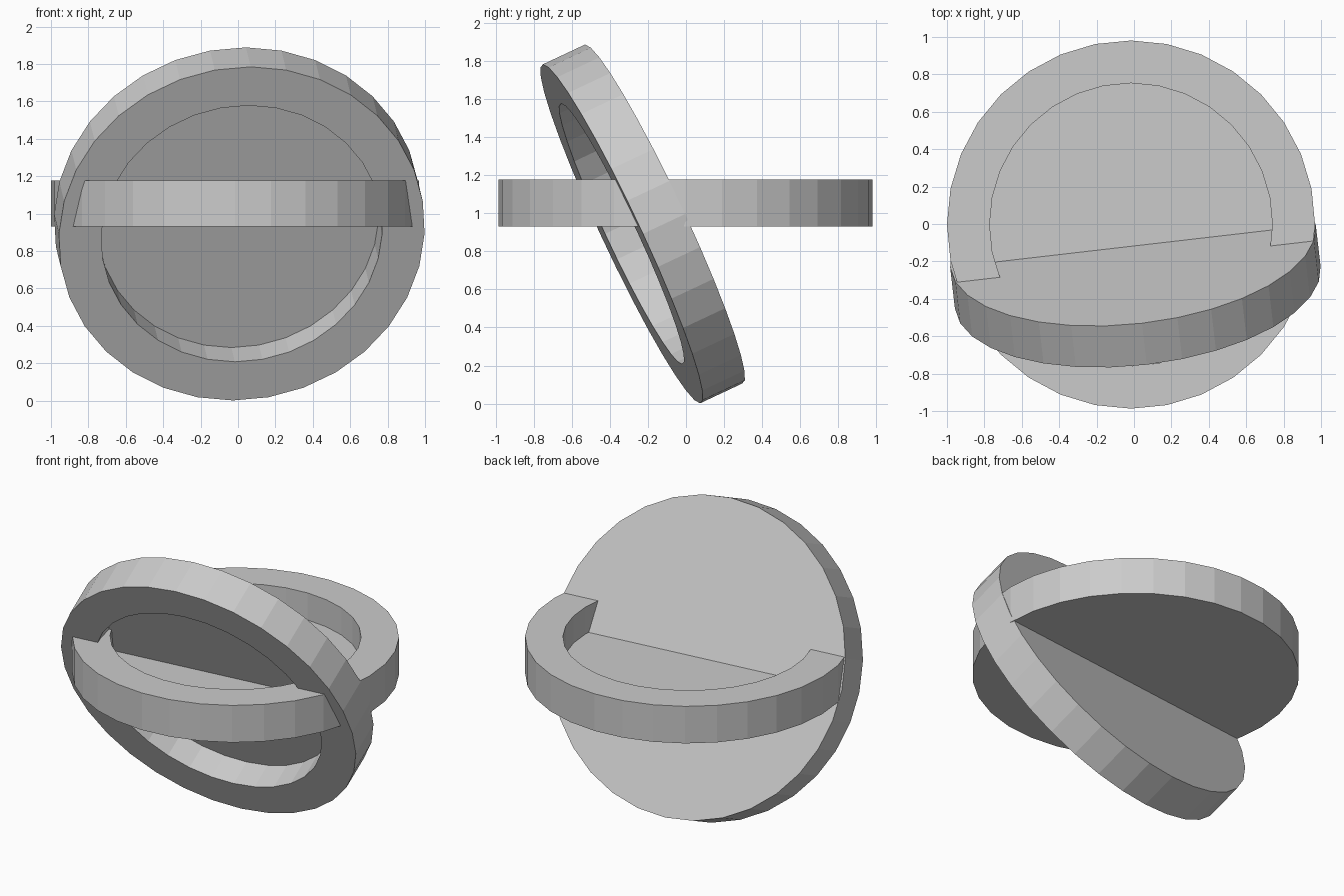
import bpy, bmesh
from math import sin, cos, tau, radians
from mathutils import Matrix

if "Cube" in bpy.data.objects:
    bpy.data.objects.remove(bpy.data.objects["Cube"])

SIDES, R_OUT, R_IN, THICK, DEPTH = 32, 0.984, 0.756, 0.246, 0.18


def dish_mesh():
    """Shallow round dish: open face at z = 0, closed back at z = -THICK."""
    bm = bmesh.new()
    profile = [(R_OUT, -THICK), (R_OUT, 0), (R_IN, 0), (R_IN, -DEPTH)]
    rings = [[bm.verts.new((r * cos(tau * i / SIDES), r * sin(tau * i / SIDES), z))
              for i in range(SIDES)] for r, z in profile]
    for a, b in zip(rings, rings[1:]):
        for i in range(SIDES):
            j = (i + 1) % SIDES
            bm.faces.new((a[i], a[j], b[j], b[i]))
    bm.faces.new(rings[0][::-1])   # back
    bm.faces.new(rings[-1])        # recess floor
    mesh = bpy.data.meshes.new("dish")
    bm.to_mesh(mesh)
    bm.free()
    return mesh


def add_dish(name, location, turn, tilt):
    ob = bpy.data.objects.new(name, dish_mesh())
    ob.matrix_world = (Matrix.Translation(location)
                       @ Matrix.Rotation(radians(turn), 4, 'Z')
                       @ Matrix.Rotation(radians(tilt), 4, 'X'))
    bpy.context.collection.objects.link(ob)
    return ob


# Level dish, open side up
add_dish("level_dish", (-0.016, -0.003, 1.178), 0, 0)
# Tilted dish, open side facing forward and down, passing through the level one
add_dish("tilted_dish", (0.02, -0.339, 0.893), 6.6, 115)
